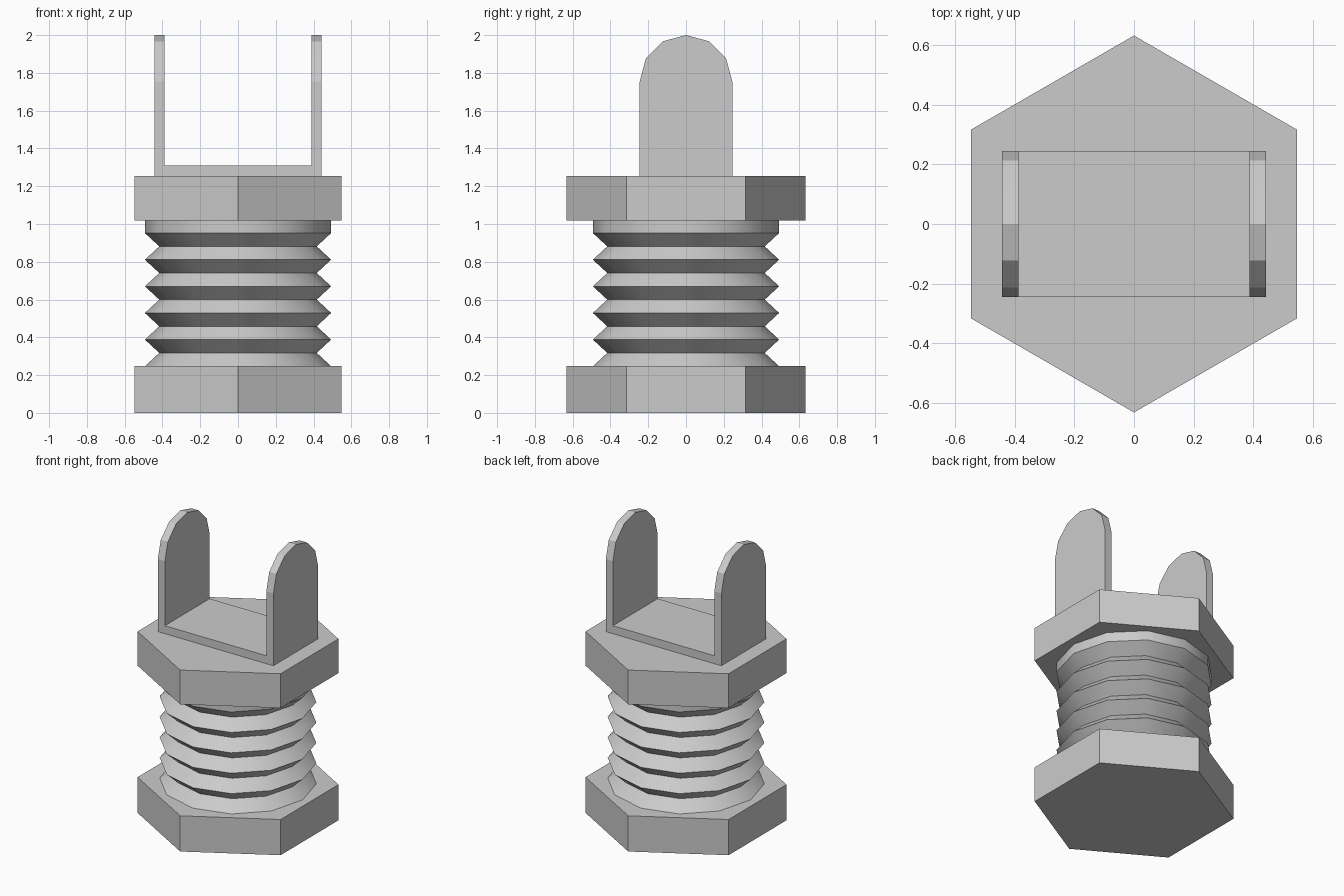
import bpy, bmesh, math
from mathutils import Vector

cube = bpy.data.objects.get("Cube")
if cube:
    bpy.data.objects.remove(cube, do_unlink=True)

metal = bpy.data.materials.new("grey metal")
metal.use_nodes = True
grey = (0.6, 0.6, 0.6, 1)
metal.diffuse_color = grey
metal.node_tree.nodes["Principled BSDF"].inputs["Base Color"].default_value = grey


def finish(name, bm):
    bmesh.ops.recalc_face_normals(bm, faces=bm.faces)
    mesh = bpy.data.meshes.new(name)
    bm.to_mesh(mesh)
    bm.free()
    mesh.materials.append(metal)
    obj = bpy.data.objects.new(name, mesh)
    bpy.context.collection.objects.link(obj)
    return obj


def prism(name, points, offset):
    """Extrude a closed outline by an offset vector."""
    bm = bmesh.new()
    face = bm.faces.new([bm.verts.new(p) for p in points])
    new = bmesh.ops.extrude_face_region(bm, geom=[face], use_keep_orig=True)
    moved = [v for v in new["geom"] if isinstance(v, bmesh.types.BMVert)]
    bmesh.ops.translate(bm, verts=moved, vec=Vector(offset))
    return finish(name, bm)


def ring(radius, sides, z):
    return [(radius * math.sin(math.tau * i / sides),
             radius * math.cos(math.tau * i / sides), z) for i in range(sides)]


# Hexagonal foot and head
prism("bottom_hex", ring(0.632, 6, 0), (0, 0, 0.247))
prism("top_hex", ring(0.632, 6, 1.018), (0, 0, 0.237))

# Ridged shaft: alternating crests and roots, then a short plain collar
crest, root, base, pitch = 0.493, 0.417, 0.247, 0.0705
profile = [(root if i % 2 else crest, base + pitch * i) for i in range(11)]
profile.append((crest, 1.018))
bm = bmesh.new()
rings = [[bm.verts.new(p) for p in ring(r, 12, z)] for r, z in profile]
for low, high in zip(rings, rings[1:]):
    for i in range(12):
        j = (i + 1) % 12
        bm.faces.new((low[i], low[j], high[j], high[i]))
bm.faces.new(rings[0])
bm.faces.new(rings[-1])
shaft = finish("threaded_shaft", bm)
bpy.ops.object.select_all(action="DESELECT")
shaft.select_set(True)
bpy.context.view_layer.objects.active = shaft
bpy.ops.object.shade_smooth_by_angle(angle=math.radians(35))

# U-shaped bracket: floor plate and two round-topped arms
half, thick, depth, bottom = 0.442, 0.054, 0.245, 1.255
inner = half - thick
prism("bracket_floor",
      [(x, y, bottom) for x, y in ((-inner, -depth), (inner, -depth),
                                   (inner, depth), (-inner, depth))],
      (0, 0, 0.055))
arc = [(depth * math.cos(math.pi * i / 6), 2 - depth + depth * math.sin(math.pi * i / 6))
       for i in range(7)]
outline = [(-depth, bottom), (depth, bottom)] + arc
for side, x in (("left", inner), ("right", -half)):
    prism(side + "_bracket_arm", [(x, y, z) for y, z in outline], (thick, 0, 0))
